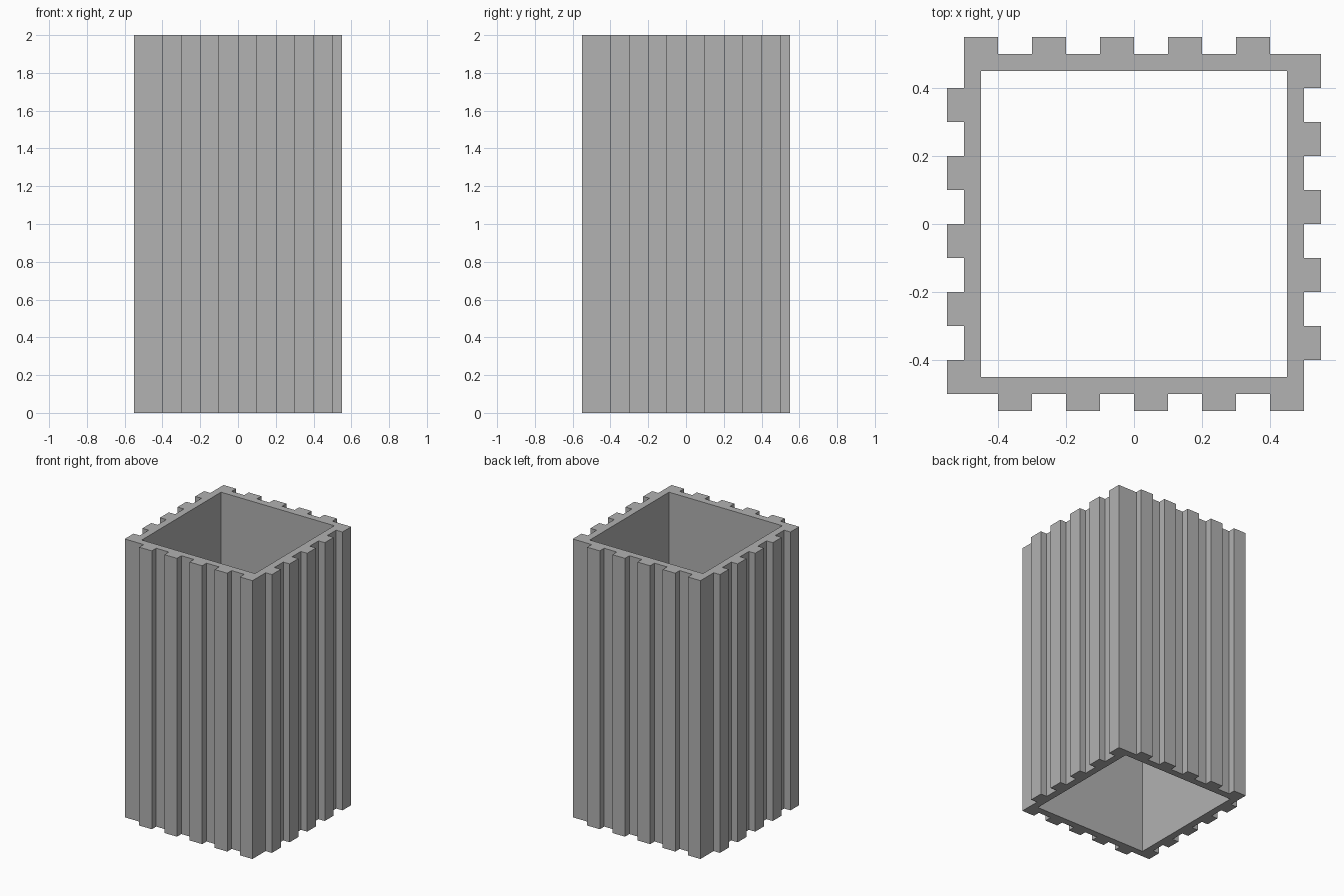
import bpy, bmesh

if "Cube" in bpy.data.objects:
    bpy.data.objects.remove(bpy.data.objects["Cube"])

HEIGHT = 2.0
WALL, INNER, RIB = 0.5, 0.45, 0.55   # half-widths: wall face, bore, rib face
PITCH, WIDTH = 0.2, 0.1

grey = bpy.data.materials.new("plain_grey")
grey.diffuse_color = (0.445, 0.445, 0.445, 1)
grey.use_nodes = True
grey.node_tree.nodes["Principled BSDF"].inputs["Base Color"].default_value = grey.diffuse_color


def quarter_turns(x, y, k):
    for _ in range(k):
        x, y = -y, x
    return x, y


# One side of the ribbed outline: the last rib ends flush with the corner
side = []
for i in range(5):
    x = -0.4 + i * PITCH
    side += [(x, -WALL), (x, -RIB), (x + WIDTH, -RIB), (x + WIDTH, -WALL)]
side.pop()   # the corner rib runs straight into the next wall face

# Turn the side four times to close the outline
outer = [quarter_turns(x, y, k) for k in range(4) for x, y in side]
inner = [quarter_turns(-INNER, -INNER, k) for k in range(4)]

# Ribbed square tube, open at both ends
bm = bmesh.new()
edges = []
for loop in (outer, inner):
    verts = [bm.verts.new((x, y, 0)) for x, y in loop]
    edges += [bm.edges.new((a, b)) for a, b in zip(verts, verts[1:] + verts[:1])]
bmesh.ops.triangle_fill(bm, use_beauty=True, use_dissolve=False, edges=edges)
ext = bmesh.ops.extrude_face_region(bm, geom=bm.faces[:], use_keep_orig=True)
top = [v for v in ext["geom"] if isinstance(v, bmesh.types.BMVert)]
bmesh.ops.translate(bm, verts=top, vec=(0, 0, HEIGHT))
bmesh.ops.recalc_face_normals(bm, faces=bm.faces[:])

mesh = bpy.data.meshes.new("ribbed_tube")
bm.to_mesh(mesh)
bm.free()
mesh.materials.append(grey)
bpy.context.collection.objects.link(bpy.data.objects.new("ribbed_tube", mesh))
